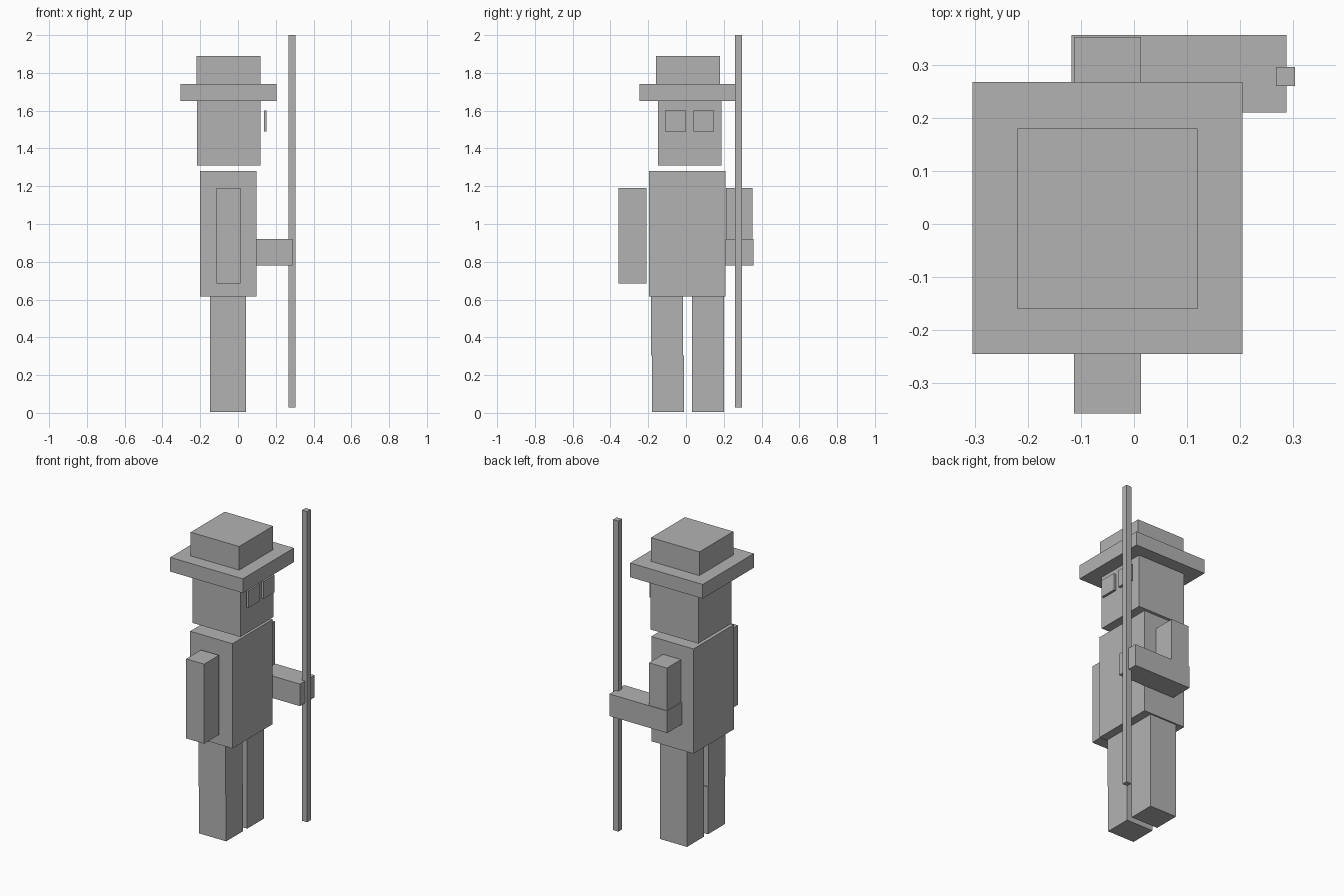
import bpy
import bmesh
from mathutils import Vector

default_cube = bpy.data.objects.get("Cube")
if default_cube:
    bpy.data.objects.remove(default_cube, do_unlink=True)

# One plain colour throughout
grey = bpy.data.materials.new("plain grey")
grey.use_nodes = True
colour = (0.45, 0.45, 0.45, 1)
grey.diffuse_color = colour
grey.node_tree.nodes["Principled BSDF"].inputs["Base Color"].default_value = colour


def box(name, x, y, z):
    """Box spanning the given (low, high) range on each axis."""
    low, high = (Vector(corner) for corner in zip(x, y, z))
    bm = bmesh.new()
    bmesh.ops.create_cube(bm, size=1)
    bmesh.ops.scale(bm, vec=high - low, verts=bm.verts)
    mesh = bpy.data.meshes.new(name)
    bm.to_mesh(mesh)
    bm.free()
    mesh.materials.append(grey)
    obj = bpy.data.objects.new(name, mesh)
    obj.location = (low + high) / 2
    bpy.context.collection.objects.link(obj)
    return obj


# Hat, head and torso
box("hat_crown", (-0.22, 0.12), (-0.16, 0.18), (1.74, 1.89))
box("hat_brim", (-0.305, 0.205), (-0.245, 0.268), (1.65, 1.74))
box("head", (-0.217, 0.119), (-0.147, 0.187), (1.31, 1.65))
box("torso", (-0.2, 0.097), (-0.195, 0.21), (0.615, 1.28))

# Floating eye panels in front of the face
for name, y in (("free_side_eye", -0.11), ("staff_side_eye", 0.039)):
    box(name, (0.137, 0.152), (y, y + 0.11), (1.49, 1.6))

# Legs, one with a slightly shifted lower half
leg_x = (-0.147, 0.043)
box("staff_side_leg", leg_x, (0.031, 0.2), (0.005, 0.615))
box("free_side_thigh", leg_x, (-0.185, -0.016), (0.305, 0.615))
box("free_side_shin", leg_x, (-0.18, -0.01), (0.005, 0.305))

# Hanging arm, and bent arm gripping the staff
arm_x = (-0.113, 0.013)
box("hanging_arm", arm_x, (-0.358, -0.21), (0.685, 1.19))
box("bent_upper_arm", arm_x, (0.212, 0.353), (0.92, 1.19))
box("bent_forearm", (-0.118, 0.288), (0.21, 0.357), (0.78, 0.92))
box("staff", (0.268, 0.304), (0.26, 0.296), (0.028, 2.0))
